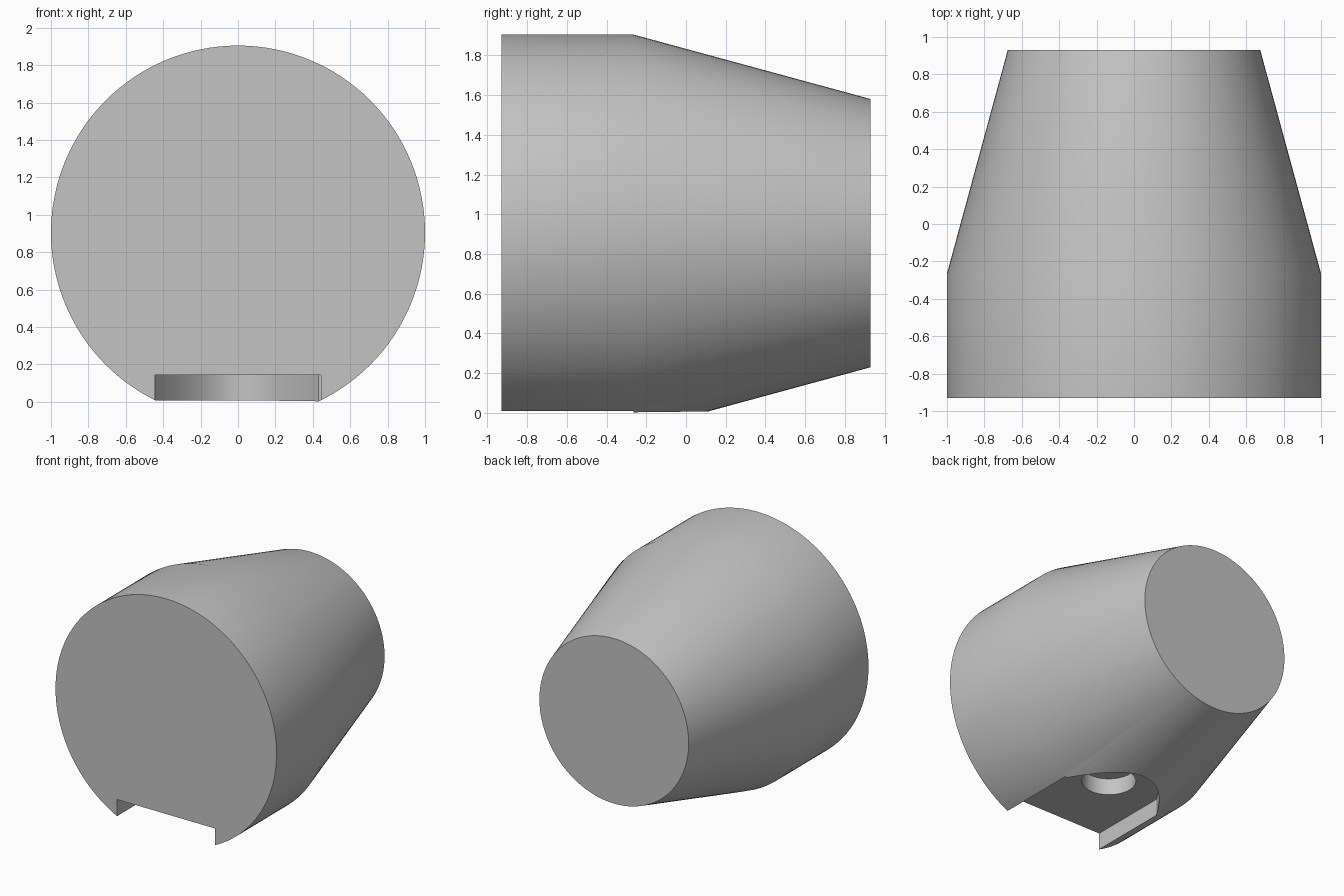
import bpy, bmesh, math

cube = bpy.data.objects.get("Cube")
if cube:
    bpy.data.objects.remove(cube)

AXIS_Z = 0.905        # height of the body axis
FRONT, SHOULDER, BACK = -0.93, -0.265, 0.93
BACK_R = 0.675
SIDES = 128

grey = bpy.data.materials.new("light_grey")
grey.use_nodes = True
grey.diffuse_color = (0.55, 0.55, 0.55, 1)
grey.node_tree.nodes["Principled BSDF"].inputs["Base Color"].default_value = grey.diffuse_color


def make_object(name, bm):
    bmesh.ops.recalc_face_normals(bm, faces=bm.faces)
    mesh = bpy.data.meshes.new(name)
    bm.to_mesh(mesh)
    bm.free()
    mesh.materials.append(grey)
    obj = bpy.data.objects.new(name, mesh)
    bpy.context.collection.objects.link(obj)
    return obj


def loft(name, rings):
    """Join rings of points with quads and cap both ends."""
    bm = bmesh.new()
    loops = [[bm.verts.new(p) for p in ring] for ring in rings]
    n = len(loops[0])
    for a, b in zip(loops, loops[1:]):
        for i in range(n):
            j = (i + 1) % n
            bm.faces.new((a[i], a[j], b[j], b[i]))
    bm.faces.new(loops[0])
    bm.faces.new(loops[-1])
    return make_object(name, bm)


def circle(radius):
    angles = [2 * math.pi * i / SIDES for i in range(SIDES)]
    return [(radius * math.cos(a), radius * math.sin(a)) for a in angles]


def prism(name, outline, low, high):
    return loft(name, [[(x, y, z) for x, y in outline] for z in (low, high)])


# Tapered round body lying along y
sections = [(FRONT, 1), (SHOULDER, 1), (BACK, BACK_R)]
body = loft("tapered_body",
            [[(x, y, z + AXIS_Z) for x, z in circle(r)] for y, r in sections])

# Open-fronted slot whose rounded end follows the taper at the underside
steps = 32
end_y = 0.11
half = []
for i in range(steps + 1):
    y = end_y + (SHOULDER - end_y) * (i / steps) ** 2
    r = 1 - (1 - BACK_R) * (y - SHOULDER) / (BACK - SHOULDER)
    half.append((math.sqrt(max(r * r - 0.898 ** 2, 0)), y))
half[0] = (0, end_y)
right = [(x * 0.98, y) for x, y in half]
left = [(-x, y) for x, y in half[1:]]
mouth = FRONT - 0.1
outline = right + [(0.443, SHOULDER), (0.443, mouth), (-0.443, mouth), (-0.443, SHOULDER)] + left[::-1]
slot = prism("slot_cutter", outline, -0.3, 0.145)

# Round blind hole in the slot ceiling
hole = prism("hole_cutter", [(x, y - 0.29) for x, y in circle(0.2)], 0.05, 0.28)

# Cut the slot and hole, then discard the cutters
bpy.context.view_layer.objects.active = body
for cutter in (slot, hole):
    cutter.hide_render = True
    mod = body.modifiers.new(cutter.name, 'BOOLEAN')
    mod.operation = 'DIFFERENCE'
    mod.solver = 'EXACT'
    mod.object = cutter
    bpy.ops.object.modifier_apply(modifier=mod.name)
    bpy.data.objects.remove(cutter)

bpy.ops.object.select_all(action='DESELECT')
body.select_set(True)
bpy.ops.object.shade_smooth_by_angle(angle=math.radians(30))
